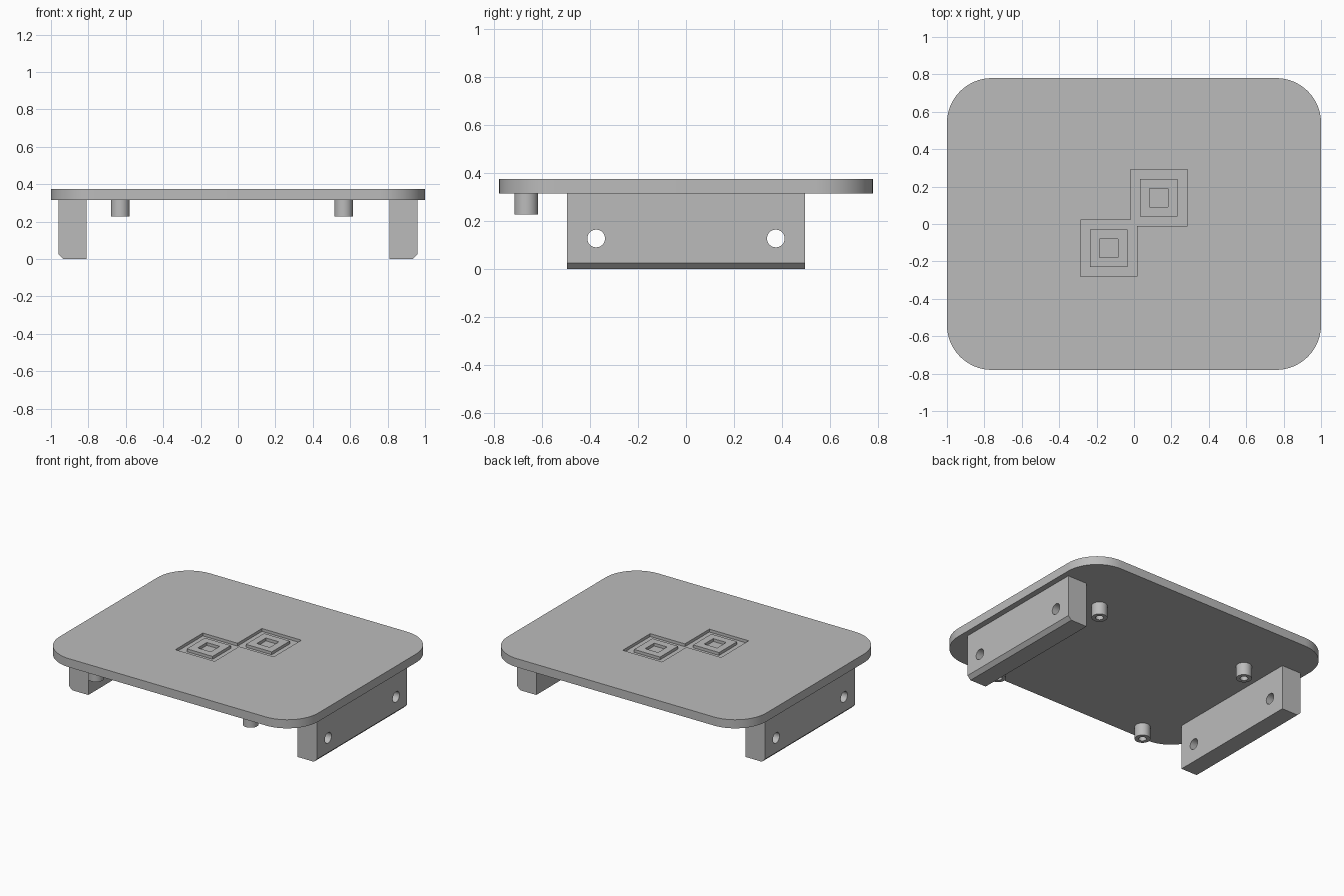
import bpy, bmesh, math

if "Cube" in bpy.data.objects:
    bpy.data.objects.remove(bpy.data.objects["Cube"])

grey = bpy.data.materials.new("plain grey")
grey.diffuse_color = (0.5, 0.5, 0.5, 1)
grey.use_nodes = True
grey.node_tree.nodes["Principled BSDF"].inputs["Base Color"].default_value = grey.diffuse_color

TOP, UNDER, FLOOR = 0.375, 0.315, 0.355


def finish(name, bm):
    bmesh.ops.recalc_face_normals(bm, faces=bm.faces)
    me = bpy.data.meshes.new(name)
    bm.to_mesh(me)
    bm.free()
    ob = bpy.data.objects.new(name, me)
    bpy.context.collection.objects.link(ob)
    me.materials.append(grey)
    return ob


def prism(name, points, offset):
    """Extrude a closed outline of 3D points along an offset."""
    bm = bmesh.new()
    face = bm.faces.new([bm.verts.new(p) for p in points])
    new = bmesh.ops.extrude_face_region(bm, geom=[face])["geom"]
    bmesh.ops.translate(bm, vec=offset,
                        verts=[v for v in new if isinstance(v, bmesh.types.BMVert)])
    return finish(name, bm)


def ring(name, outer, inner, z0, z1):
    """Tube between two matching outlines."""
    bm = bmesh.new()
    loops = [[bm.verts.new((x, y, z)) for x, y in pts]
             for pts, z in ((outer, z0), (outer, z1), (inner, z1), (inner, z0))]
    n = len(outer)
    for k in range(4):
        a, b = loops[k], loops[(k + 1) % 4]
        for i in range(n):
            j = (i + 1) % n
            bm.faces.new((a[i], a[j], b[j], b[i]))
    return finish(name, bm)


def square(cx, cy, h):
    return [(cx - h, cy - h), (cx + h, cy - h), (cx + h, cy + h), (cx - h, cy + h)]


def circle(cx, cy, r, n=32):
    return [(cx + r * math.cos(math.tau * i / n), cy + r * math.sin(math.tau * i / n))
            for i in range(n)]


def cut(target, cutter):
    cutter.hide_render = True
    cutter.hide_viewport = True
    mod = target.modifiers.new("cut", "BOOLEAN")
    mod.operation = "DIFFERENCE"
    mod.solver = "EXACT"
    mod.object = cutter


def smooth(ob):
    bpy.ops.object.select_all(action="DESELECT")
    ob.select_set(True)
    bpy.context.view_layer.objects.active = ob
    bpy.ops.object.shade_smooth_by_angle(angle=math.radians(30))


# Plate with rounded corners
R, HX, HY = 0.24, 1.0, 0.78
outline = []
for k, (sx, sy) in enumerate(((1, 1), (-1, 1), (-1, -1), (1, -1))):
    for i in range(17):
        a = math.pi / 2 * (k + i / 16)
        outline.append((sx * (HX - R) + R * math.cos(a),
                        sy * (HY - R) + R * math.sin(a), UNDER))
plate = prism("plate", outline, (0, 0, TOP - UNDER))
smooth(plate)

# Two overlapping square recesses, each with a raised square frame
for cx, cy in ((0.133, 0.14), (-0.135, -0.13)):
    pocket = prism("recess_cutter", [(x, y, FLOOR) for x, y in square(cx, cy, 0.152)],
                   (0, 0, 0.1))
    cut(plate, pocket)
    ring("raised_frame", square(cx, cy, 0.1), square(cx, cy, 0.05), FLOOR - 0.005, TOP)

# Side legs with an outer bottom chamfer and two cross holes
for s in (-1, 1):
    profile = [(0.81, UNDER), (0.81, 0), (0.935, 0), (0.96, 0.025), (0.96, UNDER)]
    leg = prism("side_leg", [(s * x, -0.497, z) for x, z in profile], (0, 0.994, 0))
    for y in (-0.375, 0.375):
        hole = prism("hole_cutter", [(s * 0.7, a, b) for a, b in circle(y, 0.127, 0.037)],
                     (s * 0.4, 0, 0))
        cut(leg, hole)
    smooth(leg)

# Hollow mounting posts
for x in (-0.63, 0.565):
    for y in (-0.667, 0.333):
        smooth(ring("mounting_post", circle(x, y, 0.05), circle(x, y, 0.025), 0.227, UNDER))
